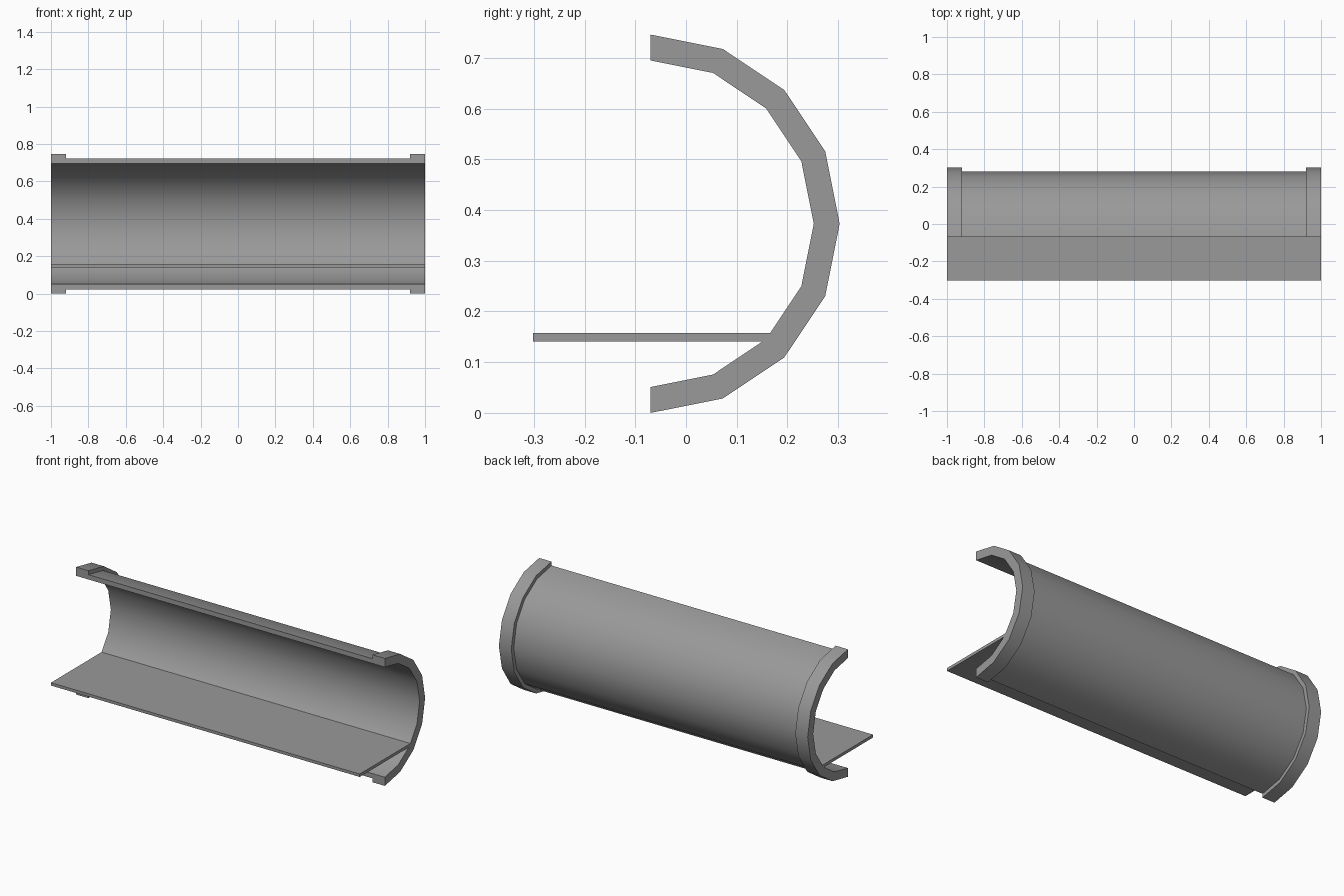
import bpy, bmesh, math

if "Cube" in bpy.data.objects:
    bpy.data.objects.remove(bpy.data.objects["Cube"])

CY, CZ = -0.07, 0.373          # axis of the half pipe
R_IN, R_BODY, R_RIM = 0.322, 0.350, 0.373
RIM_X = 0.92
SEGMENTS = 8

dark_grey = bpy.data.materials.new("dark_grey")
dark_grey.diffuse_color = (0.32, 0.32, 0.32, 1)
dark_grey.use_nodes = True
dark_grey.node_tree.nodes["Principled BSDF"].inputs["Base Color"].default_value = dark_grey.diffuse_color


def make_object(name, bm):
    bmesh.ops.recalc_face_normals(bm, faces=bm.faces)
    mesh = bpy.data.meshes.new(name)
    bm.to_mesh(mesh)
    bm.free()
    mesh.materials.append(dark_grey)
    obj = bpy.data.objects.new(name, mesh)
    bpy.context.collection.objects.link(obj)
    return obj


# Half pipe: wall profile (x, radius) with raised end rims, swept through 180 degrees
profile = [(-1, R_IN), (-1, R_RIM), (-RIM_X, R_RIM), (-RIM_X, R_BODY),
           (RIM_X, R_BODY), (RIM_X, R_RIM), (1, R_RIM), (1, R_IN)]
bm = bmesh.new()
rows = []
for i in range(SEGMENTS + 1):
    a = math.pi / 2 - math.pi * i / SEGMENTS
    rows.append([bm.verts.new((x, CY + r * math.cos(a), CZ + r * math.sin(a)))
                 for x, r in profile])
n = len(profile)
for a, b in zip(rows, rows[1:]):
    for k in range(n):
        j = (k + 1) % n
        bm.faces.new((a[k], a[j], b[j], b[k]))
bm.faces.new(rows[0])
bm.faces.new(rows[-1])
pipe = make_object("half_pipe_shell", bm)
bpy.context.view_layer.objects.active = pipe
pipe.select_set(True)
bpy.ops.object.shade_smooth_by_angle(angle=math.radians(30))

# Flat floor plate, its back edge buried in the shell wall
y0, y1, z0, z1 = -0.302, 0.172, 0.141, 0.158
bm = bmesh.new()
bmesh.ops.create_cube(bm, size=1)
for v in bm.verts:
    v.co = (v.co.x * 2, (y0 + y1) / 2 + v.co.y * (y1 - y0),
            (z0 + z1) / 2 + v.co.z * (z1 - z0))
make_object("floor_plate", bm)
